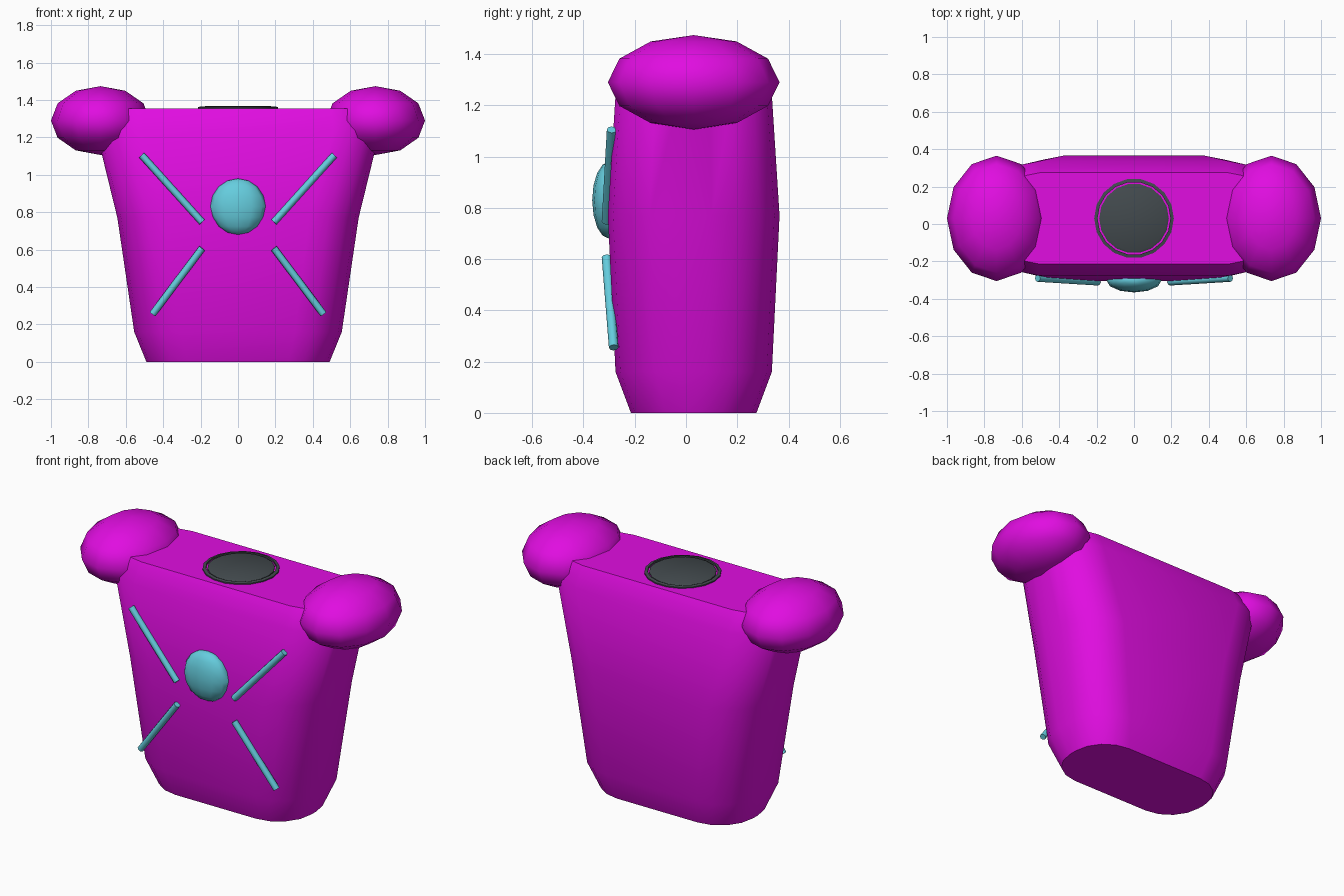
import bpy, bmesh, math
from mathutils import Vector, Matrix

cube = bpy.data.objects.get("Cube")
if cube:
    bpy.data.objects.remove(cube, do_unlink=True)

CY = 0.03  # depth centre of the body


def material(name, rgb):
    m = bpy.data.materials.new(name)
    m.use_nodes = True
    m.diffuse_color = (*rgb, 1)
    m.node_tree.nodes["Principled BSDF"].inputs["Base Color"].default_value = (*rgb, 1)
    return m


magenta = material("magenta", (0.75, 0.004, 0.75))
teal = material("light teal", (0.13, 0.61, 0.73))
slate = material("dark slate", (0.055, 0.068, 0.075))


def finish(bm, name, mat, angle=40):
    bmesh.ops.recalc_face_normals(bm, faces=bm.faces)
    mesh = bpy.data.meshes.new(name)
    bm.to_mesh(mesh)
    bm.free()
    mesh.materials.append(mat)
    ob = bpy.data.objects.new(name, mesh)
    bpy.context.collection.objects.link(ob)
    bpy.ops.object.select_all(action="DESELECT")
    ob.select_set(True)
    bpy.context.view_layer.objects.active = ob
    bpy.ops.object.shade_smooth_by_angle(angle=math.radians(angle))
    return ob


def rounded_outline(hx, hy, r, steps=4):
    """Points round a rectangle with rounded corners."""
    pts = []
    for k, (sx, sy) in enumerate([(1, 1), (-1, 1), (-1, -1), (1, -1)]):
        for i in range(steps + 1):
            a = math.pi / 2 * (k + i / steps)
            pts.append((sx * (hx - r) + r * math.cos(a), sy * (hy - r) + r * math.sin(a)))
    return pts


def loft(name, rings, mat):
    bm = bmesh.new()
    loops = [[bm.verts.new((x, CY + y, z)) for x, y in rounded_outline(hx, hy, r)]
             for z, hx, hy, r in rings]
    n = len(loops[0])
    for low, high in zip(loops, loops[1:]):
        for i in range(n):
            j = (i + 1) % n
            bm.faces.new((low[i], low[j], high[j], high[i]))
    bm.faces.new(loops[0])
    bm.faces.new(loops[-1])
    return finish(bm, name, mat)


def ellipsoid(name, centre, radii, mat, segments=12, rings=6):
    bm = bmesh.new()
    bmesh.ops.create_uvsphere(bm, u_segments=segments, v_segments=rings, radius=1,
                              matrix=Matrix.LocRotScale(Vector(centre), None, Vector(radii)))
    return finish(bm, name, mat, 60)


def rod(name, a, b, radius, mat):
    a, b = Vector(a), Vector(b)
    turn = (b - a).to_track_quat("Z", "Y").to_matrix().to_4x4()
    bm = bmesh.new()
    bmesh.ops.create_cone(bm, cap_ends=True, segments=8, radius1=radius, radius2=radius,
                          depth=(b - a).length,
                          matrix=Matrix.Translation((a + b) / 2) @ turn)
    return finish(bm, name, mat, 50)


def lathe(name, profile, mat, sides=18):
    """Spin a closed (radius, z) profile about the vertical axis of the body."""
    bm = bmesh.new()
    cols = [[bm.verts.new((r * math.cos(t), CY + r * math.sin(t), z)) for r, z in profile]
            for t in (math.tau * i / sides for i in range(sides))]
    n = len(profile)
    for i in range(sides):
        p, q = cols[i], cols[(i + 1) % sides]
        for k in range(n):
            m = (k + 1) % n
            bm.faces.new((p[k], q[k], q[m], p[m]))
    bmesh.ops.remove_doubles(bm, verts=bm.verts, dist=0.0001)
    return finish(bm, name, mat)


# Tapered torso: height, half width, half depth, corner radius
loft("torso", [
    (0.0, 0.49, 0.245, 0.22),
    (0.16, 0.555, 0.305, 0.25),
    (0.77, 0.645, 0.335, 0.265),
    (1.24, 0.76, 0.305, 0.25),
    (1.355, 0.70, 0.245, 0.20),
], magenta)

# Shoulders and chest rods, mirrored left and right
for side, s in (("left", 1), ("right", -1)):
    ellipsoid(side + "_shoulder", (s * 0.735, CY, 1.29), (0.265, 0.335, 0.184), magenta)
    rod(side + "_upper_rod", (s * 0.515, -0.29, 1.105), (s * 0.192, -0.31, 0.747), 0.019, teal)
    rod(side + "_lower_rod", (s * 0.192, -0.31, 0.607), (s * 0.457, -0.282, 0.255), 0.019, teal)

# Chest dome
ellipsoid("chest_dome", (0, -0.3, 0.83), (0.148, 0.066, 0.15), teal, 12, 8)

# Neck socket: rim and inner disc
lathe("neck_rim", [(0.195, 1.34), (0.213, 1.34), (0.213, 1.362), (0.195, 1.366)], slate)
lathe("neck_disc", [(0, 1.34), (0.186, 1.34), (0.186, 1.362), (0.175, 1.368), (0, 1.368)], slate)
